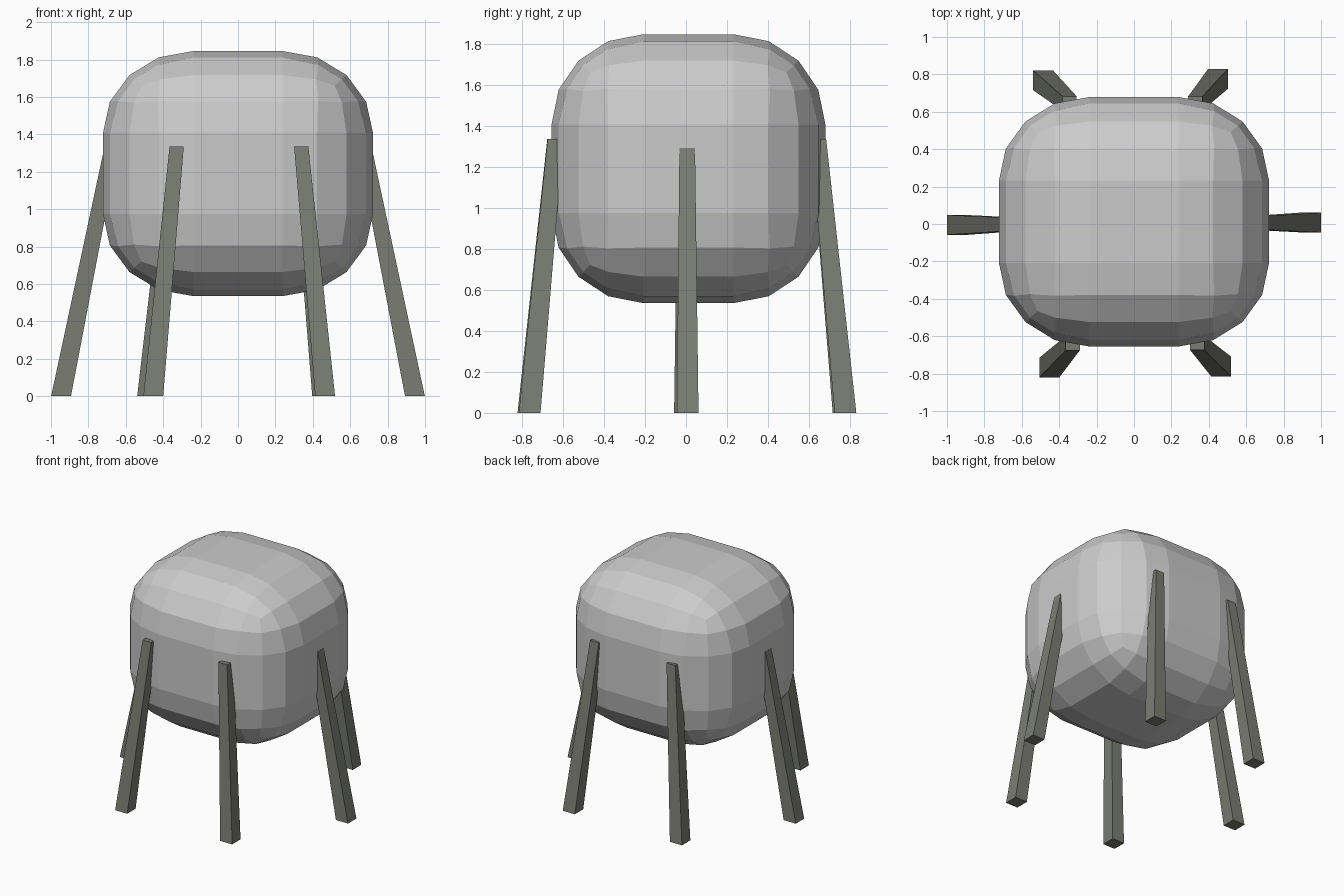
import bpy, bmesh
from mathutils import Vector

if "Cube" in bpy.data.objects:
    bpy.data.objects.remove(bpy.data.objects["Cube"])


def material(name, color):
    m = bpy.data.materials.new(name)
    m.diffuse_color = (*color, 1)
    m.use_nodes = True
    m.node_tree.nodes["Principled BSDF"].inputs["Base Color"].default_value = m.diffuse_color
    return m


body_grey = material("light grey", (0.60, 0.60, 0.60))
leg_grey = material("dark olive grey", (0.195, 0.205, 0.17))


def finish(bm, name, mat):
    bmesh.ops.recalc_face_normals(bm, faces=bm.faces)
    me = bpy.data.meshes.new(name)
    bm.to_mesh(me)
    bm.free()
    me.materials.append(mat)
    ob = bpy.data.objects.new(name, me)
    bpy.context.collection.objects.link(ob)
    return ob


# Tank: heavily rounded box, bevelled as a unit cube and then stretched
bm = bmesh.new()
bmesh.ops.create_cube(bm, size=2)
bmesh.ops.bevel(bm, geom=bm.edges[:], offset=0.67, segments=4, profile=0.5,
                affect='EDGES', clamp_overlap=True)
bmesh.ops.scale(bm, vec=(0.722, 0.667, 0.655), verts=bm.verts)
bmesh.ops.translate(bm, vec=(0, 0.012, 1.19), verts=bm.verts)
finish(bm, "tank_body", body_grey)


# Legs: tapered square posts, splayed outward
def leg(name, foot, top, foot_half=0.053, top_half=0.038):
    bm = bmesh.new()
    bmesh.ops.create_cube(bm, size=2)
    for v in bm.verts:
        c, h = (top, top_half) if v.co.z > 0 else (foot, foot_half)
        v.co = Vector((c[0] + v.co.x * h, c[1] + v.co.y * h, c[2]))
    finish(bm, name, leg_grey)


leg("right_leg", (0.946, 0.008, 0), (0.685, 0.006, 1.29))
leg("left_leg", (-0.946, -0.005, 0), (-0.685, -0.002, 1.29))
leg("front_right_leg", (0.466, -0.762, 0), (0.338, -0.636, 1.335))
leg("front_left_leg", (-0.453, -0.768, 0), (-0.328, -0.638, 1.335))
leg("back_right_leg", (0.45, 0.777, 0), (0.328, 0.645, 1.335))
leg("back_left_leg", (-0.486, 0.768, 0), (-0.345, 0.645, 1.335))
